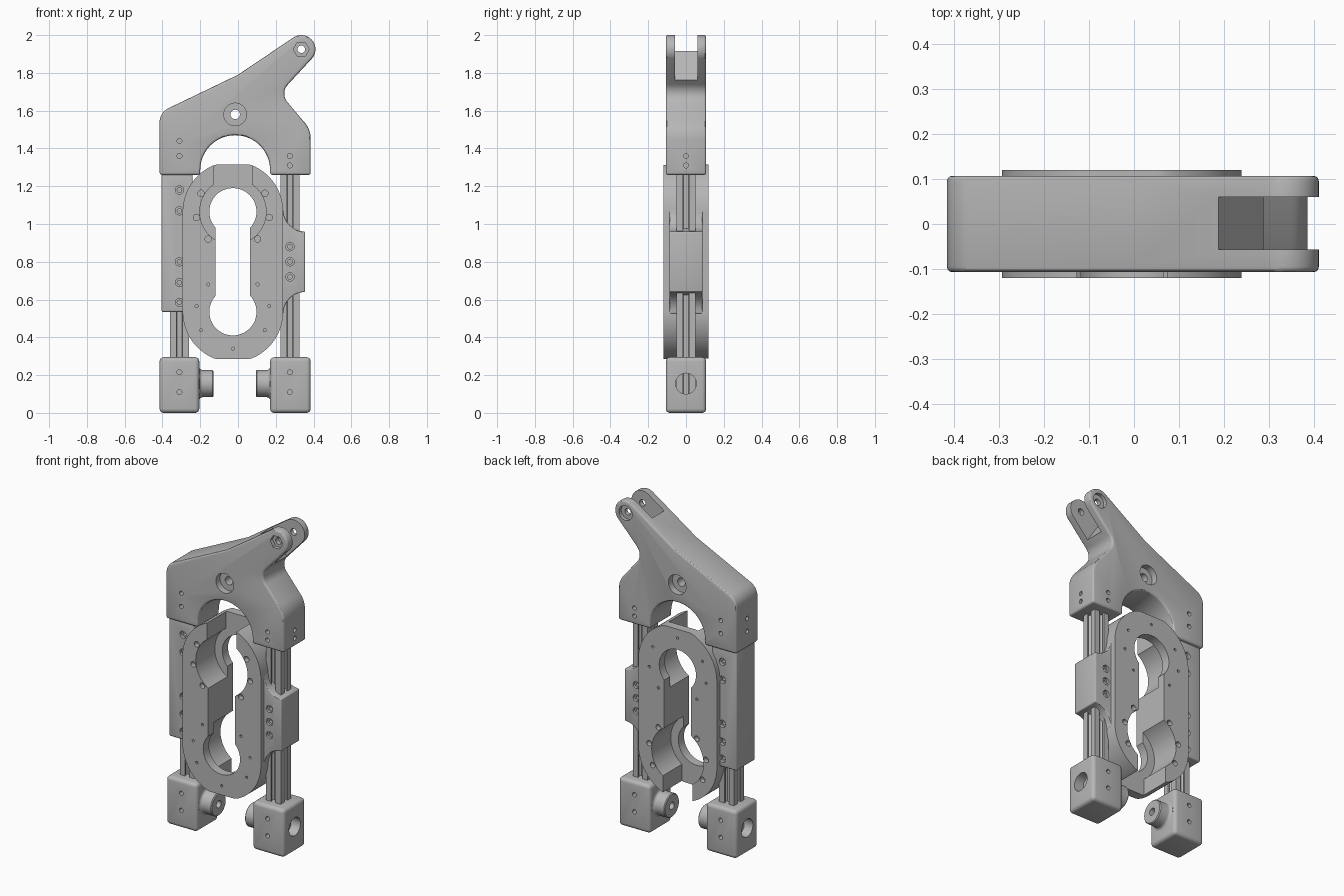
import bpy, bmesh
from math import sin, cos, pi, radians

if "Cube" in bpy.data.objects:
    bpy.data.objects.remove(bpy.data.objects["Cube"])

grey = bpy.data.materials.new("plain_grey")
grey.use_nodes = True
tone = (0.47, 0.47, 0.47, 1)
grey.diffuse_color = tone
grey.node_tree.nodes["Principled BSDF"].inputs["Base Color"].default_value = tone


def arc(cu, cv, r, a0, a1, n=16):
    """Points along an arc, angles in degrees."""
    angles = [radians(a0 + (a1 - a0) * i / n) for i in range(n + 1)]
    return [(cu + r * cos(a), cv + r * sin(a)) for a in angles]


def rect(u0, u1, v0, v1):
    return [(u0, v0), (u1, v0), (u1, v1), (u0, v1)]


def circle(cu, cv, r, n=32):
    return arc(cu, cv, r, 0, 360, n)[:-1]


def make(name, bm):
    bmesh.ops.recalc_face_normals(bm, faces=bm.faces)
    mesh = bpy.data.meshes.new(name)
    bm.to_mesh(mesh)
    bm.free()
    mesh.materials.append(grey)
    obj = bpy.data.objects.new(name, mesh)
    bpy.context.collection.objects.link(obj)
    return obj


def prism(name, pts, lo, hi, axis="Y"):
    """Extrude a 2D profile along an axis."""
    place = {"X": lambda u, v: (lo, u, v), "Y": lambda u, v: (u, lo, v),
             "Z": lambda u, v: (u, v, lo)}[axis]
    bm = bmesh.new()
    face = bm.faces.new([bm.verts.new(place(u, v)) for u, v in pts])
    new = bmesh.ops.extrude_face_region(bm, geom=[face])["geom"]
    shift = [(hi - lo) * (axis == a) for a in "XYZ"]
    bmesh.ops.translate(bm, vec=shift, verts=[g for g in new if isinstance(g, bmesh.types.BMVert)])
    return make(name, bm)


def bake(obj):
    deps = bpy.context.evaluated_depsgraph_get()
    mesh = bpy.data.meshes.new_from_object(obj.evaluated_get(deps))
    obj.modifiers.clear()
    obj.data = mesh


def bevel(obj, width, segments=4):
    mod = obj.modifiers.new("round", "BEVEL")
    mod.width, mod.segments = width, segments
    mod.limit_method, mod.angle_limit = "ANGLE", radians(50)
    bake(obj)


def cut(obj, pts, lo, hi, axis="Y"):
    tool = prism("cutter", pts, lo, hi, axis)
    tool.hide_render = True
    mod = obj.modifiers.new("cut", "BOOLEAN")
    mod.operation, mod.solver, mod.object = "DIFFERENCE", "EXACT", tool
    bake(obj)
    bpy.data.objects.remove(tool)


def smooth(obj):
    bpy.ops.object.select_all(action="DESELECT")
    obj.select_set(True)
    bpy.context.view_layer.objects.active = obj
    bpy.ops.object.shade_smooth_by_angle(angle=radians(30))


def pits(obj, x, z, r, face, depth, n=16):
    """Blind holes on the front and back."""
    for s in (-1, 1):
        ends = sorted((s * (face - depth), s * (face + 0.05)))
        cut(obj, circle(x, z, r, n), *ends)


LEFT_ROD, RIGHT_ROD, MID = -0.31, 0.275, -0.027
HALF = 0.107

# Top yoke with arch, shoulders and angled arm
outline = (arc(-0.335, 1.54, 0.08, 180, 116, 8) + [(0, 1.79)]
           + arc(0.335, 1.925, 0.075, 124, -40, 20)
           + arc(0.315, 1.69, 0.07, 135, 225, 12)
           + arc(0.25, 1.45, 0.135, 45, 0, 8)
           + [(0.385, 1.26), (0.17, 1.26)]
           + arc(-0.015, 1.285, 0.185, 0, 180, 32)
           + [(-0.2, 1.26), (-0.415, 1.26)])
yoke = prism("top_yoke", outline, -HALF, HALF)
bevel(yoke, 0.012, 3)
# Fork slot in the arm
cut(yoke, [(0.13, 2.004), (0.345, 1.676), (0.68, 1.9), (0.46, 2.22)], -0.057, 0.06)
# Pivot bores: hex pocket in front, round pocket behind
cut(yoke, circle(0.335, 1.925, 0.02), -0.2, 0.2)
cut(yoke, circle(0.335, 1.925, 0.042, 6), -0.2, -0.085)
cut(yoke, circle(0.335, 1.925, 0.045), 0.085, 0.2)
cut(yoke, circle(-0.015, 1.58, 0.025), -0.2, 0.2)
pits(yoke, -0.015, 1.58, 0.06, HALF, 0.04, 32)
# Clamp screw holes
for x, z in ((LEFT_ROD, 1.36), (LEFT_ROD, 1.44), (RIGHT_ROD, 1.31), (RIGHT_ROD, 1.36)):
    pits(yoke, x, z, 0.013, HALF, 0.04)
    ends = (-0.5, -0.385) if x < 0 else (0.355, 0.5)
    cut(yoke, circle(0, z, 0.013, 16), *ends, "X")
smooth(yoke)

# Slotted guide rods
slot = [(0.05, 0.05), (0.05, 0.015), (0.04, 0.015), (0.04, 0.028), (0.034, 0.028), (0.02, 0.014)]
quarter = slot + [(u, -v) for u, v in reversed(slot[1:])]
section = []
for turn in range(4):
    c, s = round(cos(turn * pi / 2)), -round(sin(turn * pi / 2))
    section += [(u * c - v * s, u * s + v * c) for u, v in quarter]
for side, x in (("right", LEFT_ROD), ("left", RIGHT_ROD)):
    prism(side + "_guide_rod", [(u + x, v) for u, v in section], 0.05, 1.3, "Z")


def lathe_x(name, profile, x, z, sign):
    """Revolve (along, radius) points about a line parallel to x."""
    bm = bmesh.new()
    verts = [bm.verts.new((x + sign * a, 0, z + r)) for a, r in profile]
    edges = [bm.edges.new(pair) for pair in zip(verts, verts[1:])]
    bmesh.ops.spin(bm, geom=verts + edges, cent=(x, 0, z), axis=(1, 0, 0),
                   angle=2 * pi, steps=40)
    bmesh.ops.remove_doubles(bm, verts=bm.verts, dist=0.0001)
    return make(name, bm)


# Foot blocks with inward bosses
boss = ([(-0.01, 0), (-0.01, 0.09)] + arc(0.018, 0.09, 0.018, 180, 270, 6)
        + [(0.07, 0.072), (0.075, 0.067), (0.075, 0.022), (0.02, 0.022), (0.02, 0)])
for side, x0, x1, rod, sign in (("right", -0.415, -0.205, LEFT_ROD, 1),
                                ("left", 0.17, 0.385, RIGHT_ROD, -1)):
    foot = prism(side + "_foot_block", rect(x0, x1, 0, 0.295), -HALF, HALF)
    bevel(foot, 0.022)
    outer = (x0 - 0.1, rod) if sign > 0 else (rod, x1 + 0.1)
    cut(foot, circle(0, 0.155, 0.055), *outer, "X")
    for z in (0.11, 0.215):
        pits(foot, rod, z, 0.013, HALF, 0.04)
    smooth(foot)
    smooth(lathe_x(side + "_foot_boss", boss, x1 if sign > 0 else x0, 0.155, sign))

# Long slider on one rod
long_slider = prism("long_slider", rect(-0.405, -0.24, 0.535, 1.262), -0.09, 0.09)
bevel(long_slider, 0.008, 3)
# Short flared slider on the other rod
flare = arc(0.355, 1.075, 0.115, 180, 270, 12)
short_slider = prism("short_slider", [(0.2, 1.075)] + flare
                     + [(u, 1.6 - v) for u, v in reversed(flare)] + [(0.2, 0.525)], -0.088, 0.088)
bevel(short_slider, 0.006, 3)
for obj, x, heights in ((long_slider, LEFT_ROD, (0.585, 0.69, 0.8, 1.07, 1.18)),
                        (short_slider, RIGHT_ROD, (0.72, 0.8, 0.88))):
    for z in heights:
        pits(obj, x, z, 0.022, 0.09, 0.018)
        pits(obj, x, z, 0.012, 0.09, 0.035)
    smooth(obj)

# Central oblong carriage with flattened ends
TOP, LOW = 1.065, 0.535
oblong = [(u, min(max(v, 0.285), 1.315)) for u, v in
          arc(MID, TOP, 0.266, 0, 180, 48) + arc(MID, LOW, 0.266, 180, 360, 48)]
carriage = prism("oblong_carriage", oblong, -0.12, 0.12)
# Dumbbell opening right through
for z in (TOP, LOW):
    cut(carriage, circle(MID, z, 0.125, 48), -0.2, 0.2)
cut(carriage, rect(MID - 0.091, MID + 0.091, LOW, TOP), -0.2, 0.2)
# Open pockets: upper one faces front, lower one faces back
for z, s, edge in ((TOP, -1, 1.4), (LOW, 1, 0.2)):
    ends = sorted((-s * 0.065, s * 0.2))
    cut(carriage, circle(MID, z, 0.176, 48), *ends)
    cut(carriage, rect(MID - 0.1, MID + 0.1, *sorted((z, edge))), *ends)
# Bolt circles: wide holes round the pocket side, fine ones on the far face
for z, s, up in ((TOP, -1, 1), (LOW, 1, -1)):
    for angle in (30, -9, -48):
        for a in (angle, 180 - angle):
            u, v = MID + 0.195 * cos(radians(a)), z + up * 0.195 * sin(radians(a))
            cut(carriage, circle(u, v, 0.017, 16), *sorted((s * 0.09, s * 0.2)))
            cut(carriage, circle(u, v, 0.008, 12), *sorted((-s * 0.09, -s * 0.2)))
    cut(carriage, circle(MID, z + up * 0.195, 0.008, 12), *sorted((-s * 0.09, -s * 0.2)))
smooth(carriage)
